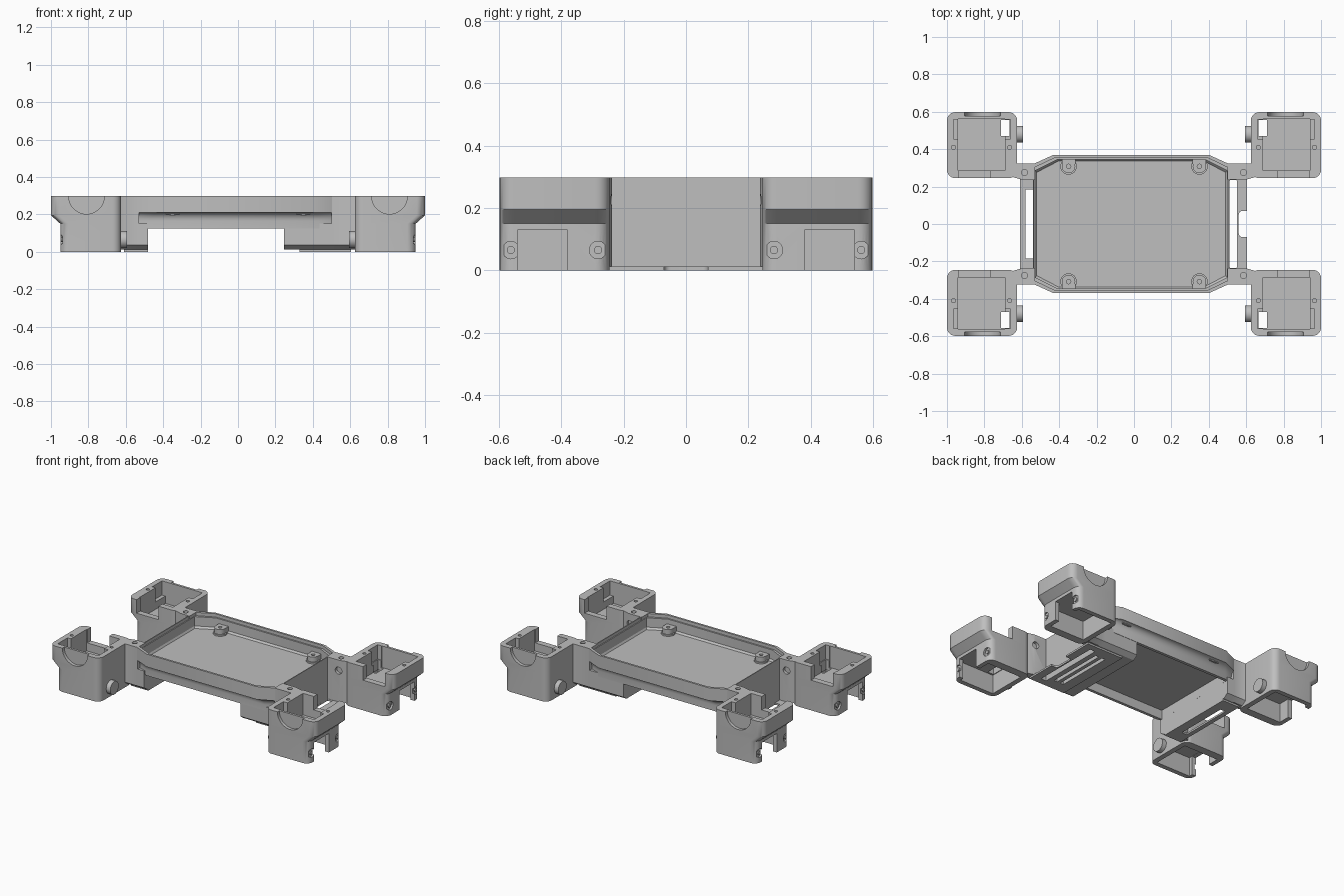
import bpy, bmesh, math
from mathutils import Matrix

if "Cube" in bpy.data.objects:
    bpy.data.objects.remove(bpy.data.objects["Cube"])

grey = bpy.data.materials.new("plain grey plastic")
grey.use_nodes = True
grey.diffuse_color = (0.52, 0.52, 0.52, 1)
grey.node_tree.nodes["Principled BSDF"].inputs["Base Color"].default_value = (0.52, 0.52, 0.52, 1)
TOP = 0.297


def make(name, bm):
    bmesh.ops.recalc_face_normals(bm, faces=bm.faces)
    mesh = bpy.data.meshes.new(name)
    bm.to_mesh(mesh)
    bm.free()
    mesh.materials.append(grey)
    obj = bpy.data.objects.new(name, mesh)
    bpy.context.collection.objects.link(obj)
    return obj


def loft(name, rings):
    """Skin a stack of (outline, z) rings and cap both ends."""
    bm = bmesh.new()
    loops = [[bm.verts.new((x, y, z)) for x, y in pts] for pts, z in rings]
    n = len(loops[0])
    for a, b in zip(loops, loops[1:]):
        for i in range(n):
            j = (i + 1) % n
            bm.faces.new((a[i], a[j], b[j], b[i]))
    bm.faces.new(loops[0])
    bm.faces.new(loops[-1])
    return make(name, bm)


def rect(x0, x1, y0, y1, r=0.0, steps=6):
    """Rectangle outline with rounded corners."""
    x0, x1 = sorted((x0, x1))
    y0, y1 = sorted((y0, y1))
    if r == 0:
        return [(x1, y1), (x0, y1), (x0, y0), (x1, y0)]
    pts = []
    centres = [(x1 - r, y1 - r), (x0 + r, y1 - r), (x0 + r, y0 + r), (x1 - r, y0 + r)]
    for k, (cx, cy) in enumerate(centres):
        for s in range(steps + 1):
            a = math.pi / 2 * (k + s / steps)
            pts.append((cx + r * math.cos(a), cy + r * math.sin(a)))
    return pts


def octagon(x0, x1, y, cx, cy):
    """Rectangle outline with slanted corners."""
    return [(x1, y - cy), (x1 - cx, y), (x0 + cx, y), (x0, y - cy),
            (x0, cy - y), (x0 + cx, -y), (x1 - cx, -y), (x1, cy - y)]


def box(name, x0, x1, y0, y1, z0, z1, r=0.0):
    outline = rect(x0, x1, y0, y1, r)
    return loft(name, [(outline, z0), (outline, z1)])


def cyl(name, centre, r, depth, axis="Z", sides=32):
    bm = bmesh.new()
    bmesh.ops.create_cone(bm, cap_ends=True, segments=sides, radius1=r, radius2=r, depth=depth)
    turn = {"X": Matrix.Rotation(math.pi / 2, 4, "Y"),
            "Y": Matrix.Rotation(math.pi / 2, 4, "X"), "Z": Matrix()}[axis]
    bm.transform(Matrix.Translation(centre) @ turn)
    return make(name, bm)


def carve(obj, cutters):
    """Subtract the cutters, then discard them."""
    for c in cutters:
        c.hide_render = True
        m = obj.modifiers.new("cut", "BOOLEAN")
        m.operation, m.solver, m.object = "DIFFERENCE", "EXACT", c
    bpy.context.view_layer.update()
    ev = obj.evaluated_get(bpy.context.evaluated_depsgraph_get())
    mesh = bpy.data.meshes.new_from_object(ev)
    obj.modifiers.clear()
    obj.data = mesh
    for c in cutters:
        bpy.data.objects.remove(c)
    return obj


# Tray: narrow skirt, concave cove, then the full-width upper wall
X0, X1, FLOOR = -0.54, 0.51, 0.2
skirt = octagon(X0, X1, 0.325, 0.08, 0.03)
high = octagon(X0, X1, 0.37, 0.11, 0.05)
cove = []
for s in range(7):
    a = math.pi / 2 * s / 6
    t = 1 - math.cos(a)
    cove.append((octagon(X0, X1, 0.325 + 0.045 * t, 0.08 + 0.03 * t, 0.03 + 0.02 * t),
                 0.165 + 0.045 * math.sin(a)))
tray = loft("tray", [(skirt, 0.125)] + cove + [(high, TOP)])
floor = octagon(X0 + 0.02, X1 - 0.02, 0.336, 0.115, 0.06)
upper = octagon(X0 + 0.012, X1 - 0.012, 0.346, 0.12, 0.06)
rim = octagon(X0 + 0.006, X1 - 0.006, 0.356, 0.115, 0.055)
carve(tray, [loft("tray_cut", [(floor, FLOOR), (upper, FLOOR + 0.012), (upper, TOP + 0.02)]),
             loft("rim_cut", [(rim, 0.275), (rim, TOP + 0.02)]),
             box("underside_cut", -0.4799, 0.2449, -0.305, 0.305, 0.05, FLOOR - 0.012)])

# Rounded screw pads inside the tray
for sx in (-1, 1):
    for sy in (-1, 1):
        x, y = sx * 0.35, sy * 0.308
        pad = cyl("tray_screw_pad", (x, y, FLOOR + 0.02), 0.036, 0.045)
        carve(pad, [cyl("pad_hole", (x, y, FLOOR + 0.04), 0.012, 0.04, sides=16)])
        cyl("tray_pad_base", (x, y, FLOOR + 0.004), 0.044, 0.012)
        box("tray_pad_back", x - 0.036, x + 0.036, sy * 0.322, sy * 0.35, FLOOR, FLOOR + 0.0424)

# Belly blocks, bevelled along the bottom, and thin slotted base plates
for name, x0, x1 in (("right_belly_block", X0, -0.48), ("left_belly_block", 0.245, X1)):
    belly = loft(name, [(rect(x0, x1, -0.29, 0.29), 0.012), (rect(x0, x1, -0.323, 0.323), 0.035),
                        (rect(x0, x1, -0.323, 0.323), 0.15)])
    if x0 > 0:
        carve(belly, [box("slot", x, x + 0.025, -0.2, 0.2, -0.01, 0.04) for x in (0.4, 0.45)])
plate_r = box("right_base_plate", -0.61, -0.48, -0.28, 0.28, 0, 0.0125)
carve(plate_r, [box("slot", -0.58, -0.5401, -0.185, 0.185, -0.1, 0.1, 0.005)])
plate_l = box("left_base_plate", 0.33, 0.605, -0.28, 0.28, 0, 0.0125)
carve(plate_l, [box("slot", X1 + 0.0001, 0.55, -0.235, 0.235, -0.1, 0.1, 0.005),
                box("notch", 0.56, 0.7, -0.07, 0.07, -0.1, 0.1, 0.02),
                box("slot", 0.4, 0.425, -0.2, 0.2, -0.1, 0.1),
                box("slot", 0.45, 0.475, -0.2, 0.2, -0.1, 0.1)])


def corner(sx, sy):
    side = ("left" if sx > 0 else "right") + ("_front" if sy < 0 else "_back")

    def b(name, x0, x1, y0, y1, z0, z1, r=0.0):
        return box(name, sx * x0, sx * x1, sy * y0, sy * y1, z0, z1, r)

    # Motor housing, flared outwards at the top
    lower = rect(sx * 0.625, sx * 0.95, sy * 0.245, sy * 0.598, 0.045)
    flare = rect(sx * 0.625, sx * 1.0, sy * 0.245, sy * 0.598, 0.045)
    housing = loft(side + "_housing", [(lower, 0), (lower, 0.15), (flare, 0.195), (flare, TOP)])
    carve(housing, [
        b("upper_cavity", 0.69, 0.94, 0.285, 0.561, 0.15, 0.4),
        b("wide_cavity", 0.66, 0.965, 0.455, 0.56, 0.2, 0.41),
        b("lower_cavity", 0.66, 0.92, 0.30, 0.566, -0.1, 0.13),
        b("cable_hole", 0.665, 0.71, 0.47, 0.555, 0.1, 0.35),
        b("side_opening", 0.9, 1.1, 0.38, 0.54, -0.11, 0.129),
        b("rim_gap", 0.77, 0.935, 0.2, 0.32, 0.205, 0.42),
        cyl("shaft_recess", (sx * 0.81, sy * 0.612, TOP), 0.095, 0.07, "Y", 48),
        cyl("screw_hole", (sx * 0.965, sy * 0.41, TOP), 0.011, 0.1, sides=16),
        cyl("screw_hole", (sx * 0.665, sy * 0.41, TOP), 0.011, 0.1, sides=16),
        cyl("socket", (sx * 0.95, sy * 0.282, 0.065), 0.028, 0.024, "X"),
        cyl("socket", (sx * 0.95, sy * 0.562, 0.065), 0.028, 0.024, "X")])
    for y in (0.282, 0.562):
        cyl(side + "_socket_pin", (sx * 0.939, sy * y, 0.065), 0.013, 0.014, "X", 20)

    # Cable boss on the inner wall
    boss = cyl(side + "_cable_boss", (sx * 0.612, sy * 0.48, 0.065), 0.045, 0.035, "X")
    carve(boss, [cyl("boss_hole", (sx * 0.6, sy * 0.48, 0.065), 0.018, 0.03, "X")])

    # Arm joining the housing to the tray, bevelled along the bottom
    inner = (X1 if sx > 0 else -X0) - 0.01

    def arm_outline(dy):
        return [(sx * x, sy * y) for x, y in ((inner, 0.237), (0.6, 0.237), (0.645, 0.25),
                                              (0.645, 0.335 - dy), (0.622, 0.323 - dy),
                                              (inner, 0.323 - dy))]

    arm = loft(side + "_arm", [(arm_outline(0.033), 0.012), (arm_outline(0), 0.035),
                               (arm_outline(0), TOP)])
    carve(arm, [cyl("arm_hole", (sx * 0.585, sy * 0.275, TOP), 0.016, 0.06),
                cyl("cable_hole", (sx * 0.59, sy * 0.237, 0.225), 0.024, 0.04, "Y")])


for sx in (-1, 1):
    for sy in (-1, 1):
        corner(sx, sy)

# Smooth the round surfaces, keep the edges crisp
bpy.ops.object.select_all(action="DESELECT")
for obj in bpy.context.collection.objects:
    if obj.type == "MESH" and grey.name in obj.data.materials:
        obj.select_set(True)
        bpy.context.view_layer.objects.active = obj
bpy.ops.object.shade_smooth_by_angle(angle=math.radians(30))
